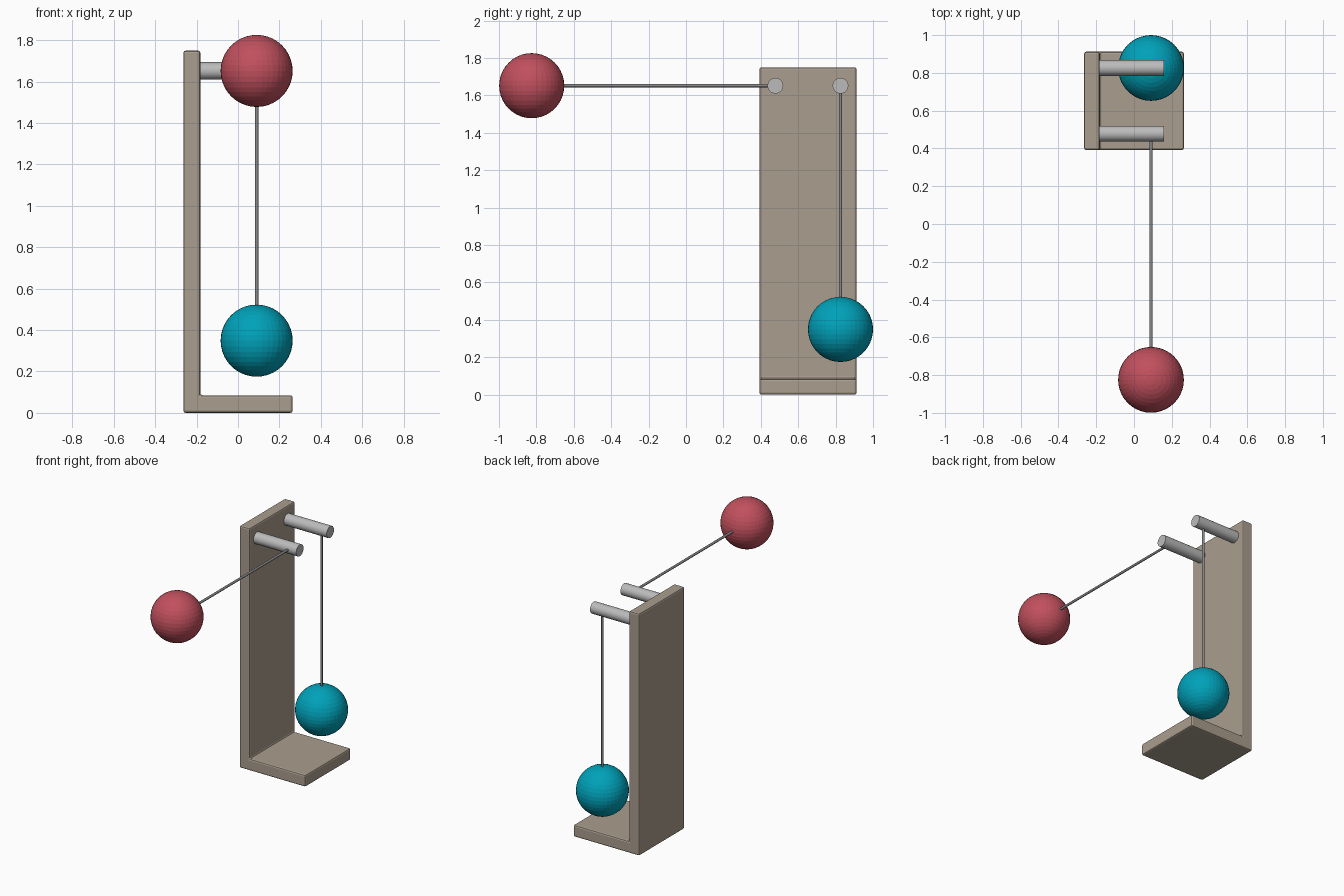
import bpy, bmesh, math
from mathutils import Vector

if "Cube" in bpy.data.objects:
    bpy.data.objects.remove(bpy.data.objects["Cube"])

MID_Y, R, BALL_X, PIN_Z, ROD = 0.652, 0.174, 0.09, 1.652, 1.303


def material(name, rgb):
    m = bpy.data.materials.new(name)
    m.diffuse_color = (*rgb, 1)
    m.use_nodes = True
    m.node_tree.nodes["Principled BSDF"].inputs["Base Color"].default_value = m.diffuse_color
    return m


tan = material("tan", (0.40, 0.34, 0.27))
red = material("red", (0.53, 0.08, 0.11))
teal = material("teal", (0.0, 0.36, 0.49))
metal = material("metal", (0.50, 0.50, 0.50))
dark = material("dark_metal", (0.25, 0.25, 0.26))


def cylinder(name, a, b, radius, sides, mat):
    a, b = Vector(a), Vector(b)
    bpy.ops.mesh.primitive_cylinder_add(vertices=sides, radius=radius,
                                        depth=(b - a).length, location=(a + b) / 2)
    ob = bpy.context.object
    ob.name = name
    ob.rotation_euler = (b - a).to_track_quat('Z', 'Y').to_euler()
    ob.data.materials.append(mat)
    bpy.ops.object.shade_smooth_by_angle(angle=math.radians(30))
    return ob


# L-shaped stand: side profile extruded in y, edges rounded
profile = [(-0.264, 0), (0.264, 0), (0.264, 0.085), (-0.182, 0.085),
           (-0.182, 1.75), (-0.264, 1.75)]
bm = bmesh.new()
face = bm.faces.new([bm.verts.new((x, MID_Y - 0.26, z)) for x, z in profile])
ext = bmesh.ops.extrude_face_region(bm, geom=[face])
bmesh.ops.translate(bm, vec=(0, 0.52, 0),
                    verts=[g for g in ext["geom"] if isinstance(g, bmesh.types.BMVert)])
bmesh.ops.recalc_face_normals(bm, faces=bm.faces)
mesh = bpy.data.meshes.new("stand")
bm.to_mesh(mesh)
bm.free()
stand = bpy.data.objects.new("stand", mesh)
bpy.context.collection.objects.link(stand)
mesh.materials.append(tan)
bevel = stand.modifiers.new("rounded_edges", 'BEVEL')
bevel.width = 0.011
bevel.segments = 2


# Pendulum: pin on the post, thin rod and ball
def pendulum(label, pin_y, direction, mat):
    pivot = Vector((BALL_X, pin_y, PIN_Z))
    end = pivot + Vector(direction) * ROD
    cylinder(label + "_pin", (-0.185, pin_y, PIN_Z), (0.16, pin_y, PIN_Z), 0.042, 32, metal)
    cylinder(label + "_rod", pivot, end, 0.0085, 16, dark)
    bpy.ops.mesh.primitive_uv_sphere_add(segments=40, ring_count=20, radius=R, location=end)
    ball = bpy.context.object
    ball.name = label + "_ball"
    ball.data.materials.append(mat)


pendulum("raised", MID_Y - R, (0, -1, 0), red)
pendulum("hanging", MID_Y + R, (0, 0, -1), teal)
